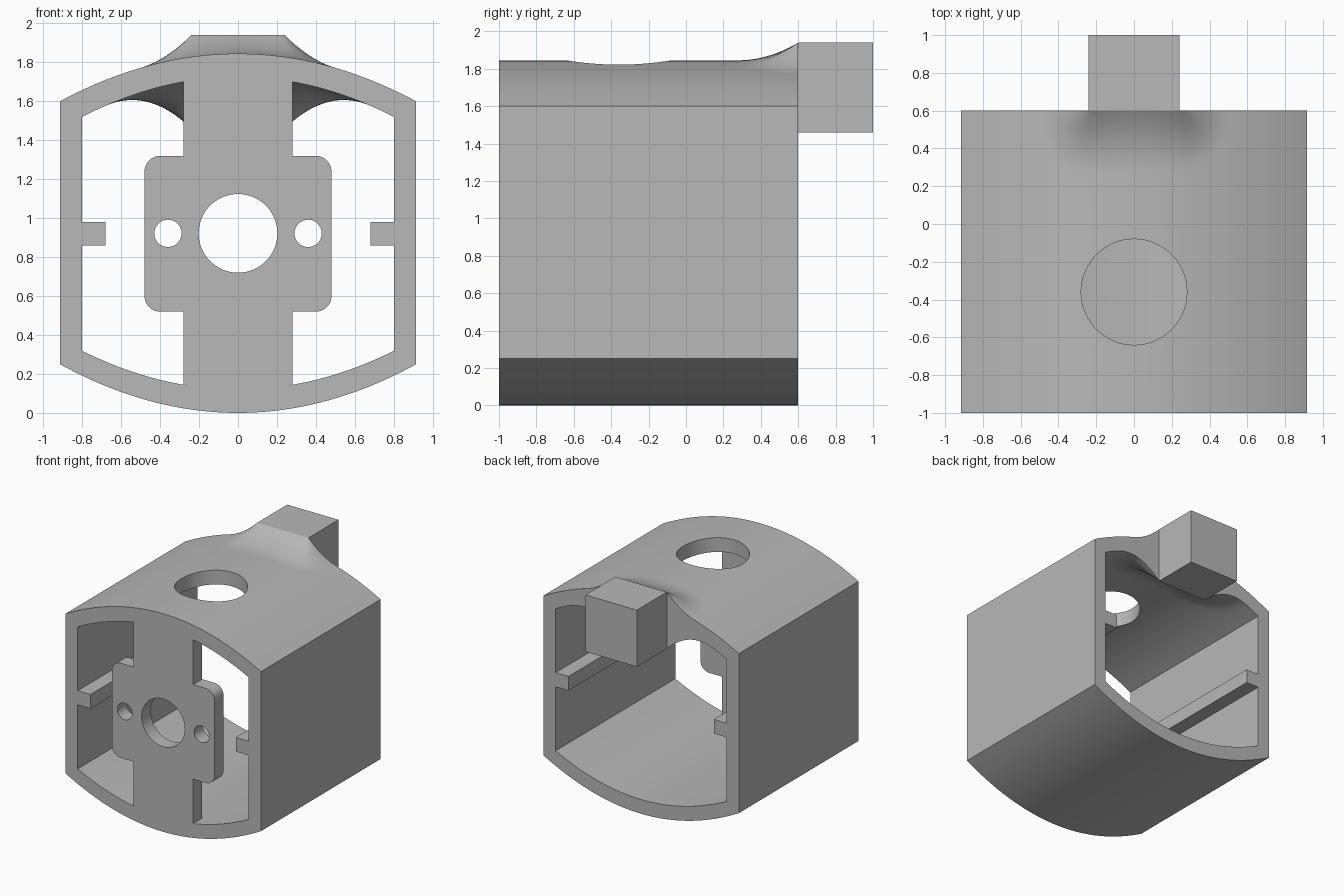
import bpy, bmesh, math

if "Cube" in bpy.data.objects:
    bpy.data.objects.remove(bpy.data.objects["Cube"], do_unlink=True)

grey = bpy.data.materials.new("light grey")
grey.use_nodes = True
colour = (0.48, 0.48, 0.48, 1)
grey.diffuse_color = colour
grey.node_tree.nodes["Principled BSDF"].inputs["Base Color"].default_value = colour

FRONT, BACK = -1.0, 0.6
OUT_X, IN_X = 0.915, 0.80
BLOCK_X, BLOCK_LOW, BLOCK_TOP = 0.24, 1.46, 1.94


def finish(name, bm):
    bmesh.ops.recalc_face_normals(bm, faces=bm.faces)
    mesh = bpy.data.meshes.new(name)
    bm.to_mesh(mesh)
    bm.free()
    mesh.materials.append(grey)
    obj = bpy.data.objects.new(name, mesh)
    bpy.context.collection.objects.link(obj)
    return obj


def activate(obj):
    bpy.ops.object.select_all(action='DESELECT')
    obj.select_set(True)
    bpy.context.view_layer.objects.active = obj


def smooth(obj):
    activate(obj)
    bpy.ops.object.shade_smooth_by_angle(angle=math.radians(30))


def box(name, x0, x1, y0, y1, z0, z1):
    bm = bmesh.new()
    bmesh.ops.create_cube(bm, size=1)
    for v in bm.verts:
        v.co = ((x0 + x1) / 2 + v.co.x * (x1 - x0),
                (y0 + y1) / 2 + v.co.y * (y1 - y0),
                (z0 + z1) / 2 + v.co.z * (z1 - z0))
    return finish(name, bm)


def drill(obj, x, y, z, radius, axis):
    """Cut a round hole through obj along the y or z axis."""
    bpy.ops.mesh.primitive_cylinder_add(
        vertices=64, radius=radius, depth=0.5, location=(x, y, z),
        rotation=(math.pi / 2 if axis == 'Y' else 0, 0, 0))
    cutter = bpy.context.object
    cutter.name = "hole_cutter"
    cutter.hide_render = True
    cutter.data.materials.append(grey)
    activate(obj)
    mod = obj.modifiers.new("hole", 'BOOLEAN')
    mod.operation = 'DIFFERENCE'
    mod.solver = 'EXACT'
    mod.object = cutter
    bpy.ops.object.modifier_apply(modifier=mod.name)
    bpy.data.objects.remove(cutter, do_unlink=True)


# Arched profiles of the shell
def outer_top(x):
    return 1.845 - 0.2926 * x * x


def outer_low(x):
    return 0.2986 * x * x


def inner_top(x):
    return 1.725 - 0.32 * x * x


def inner_low(x):
    return 0.12 + 0.31 * x * x


def flare(x, y, base, target, reach_x, reach_y):
    """Sweep the arch smoothly towards the block height near the block."""
    dx = max(0, abs(x) - BLOCK_X) / reach_x
    dy = (BACK - y) / reach_y
    t = max(0, 1 - math.hypot(dx, dy))
    return base(x) + (target - base(min(abs(x), BLOCK_X))) * t * t


def x_steps(limit):
    half = [BLOCK_X * i / 6 for i in range(6)]
    half += [BLOCK_X + (limit - BLOCK_X) * i / 26 for i in range(27)]
    return [-x for x in reversed(half[1:])] + half


def section(y):
    xo, xi = x_steps(OUT_X), x_steps(IN_X)
    outer = [(x, y, flare(x, y, outer_top, BLOCK_TOP, 0.26, 0.32)) for x in reversed(xo)]
    outer += [(x, y, outer_low(x)) for x in xo]
    inner = [(x, y, flare(x, y, inner_top, BLOCK_LOW, 0.44, 0.44)) for x in reversed(xi)]
    inner += [(x, y, inner_low(x)) for x in xi]
    return outer, inner


# Shell: hollow arched tube with a flared rear
bm = bmesh.new()
stations = [FRONT] + [0.14 + (BACK - 0.14) * i / 18 for i in range(19)]
rings = [[[bm.verts.new(p) for p in loop] for loop in section(y)] for y in stations]
count = len(rings[0][0])
for i in range(count):
    j = (i + 1) % count
    for a, b in zip(rings, rings[1:]):
        for k in (0, 1):
            bm.faces.new((a[k][i], a[k][j], b[k][j], b[k][i]))
    for end in (rings[0], rings[-1]):
        bm.faces.new((end[0][i], end[0][j], end[1][j], end[1][i]))
shell = finish("shell", bm)
drill(shell, 0, -0.36, 1.8, 0.28, 'Z')
smooth(shell)

# Front plate: upright bar with a wider rounded centre
BAR, WIDE, LOW, HIGH, R = 0.28, 0.48, 0.52, 1.32, 0.08
right = [(BAR, inner_low(BAR)), (BAR, LOW)]
for cz, start in ((LOW + R, -90), (HIGH - R, 0)):
    for i in range(9):
        a = math.radians(start + 90 * i / 8)
        right.append((WIDE - R + R * math.cos(a), cz + R * math.sin(a)))
right += [(BAR, HIGH), (BAR, inner_top(BAR))]
arc = [BAR * i / 8 for i in range(-7, 8)]
outline = right + [(x, inner_top(x)) for x in reversed(arc)]
outline += [(-x, z) for x, z in reversed(right)] + [(x, inner_low(x)) for x in arc]
bm = bmesh.new()
face = bm.faces.new([bm.verts.new((x, FRONT, z)) for x, z in outline])
made = bmesh.ops.extrude_face_region(bm, geom=[face], use_keep_orig=True)
for v in made["geom"]:
    if isinstance(v, bmesh.types.BMVert):
        v.co.y += 0.12
plate = finish("front_plate", bm)
for x, radius in ((0, 0.202), (-0.36, 0.07), (0.36, 0.07)):
    drill(plate, x, FRONT, 0.922, radius, 'Y')
smooth(plate)

# Inner guide rails along both side walls
box("left_rail", 0.68, IN_X, FRONT, BACK, 0.86, 0.98)
box("right_rail", -IN_X, -0.68, FRONT, BACK, 0.86, 0.98)

# Rear block
box("rear_block", -BLOCK_X, BLOCK_X, BACK, 1.0, BLOCK_LOW, BLOCK_TOP)
